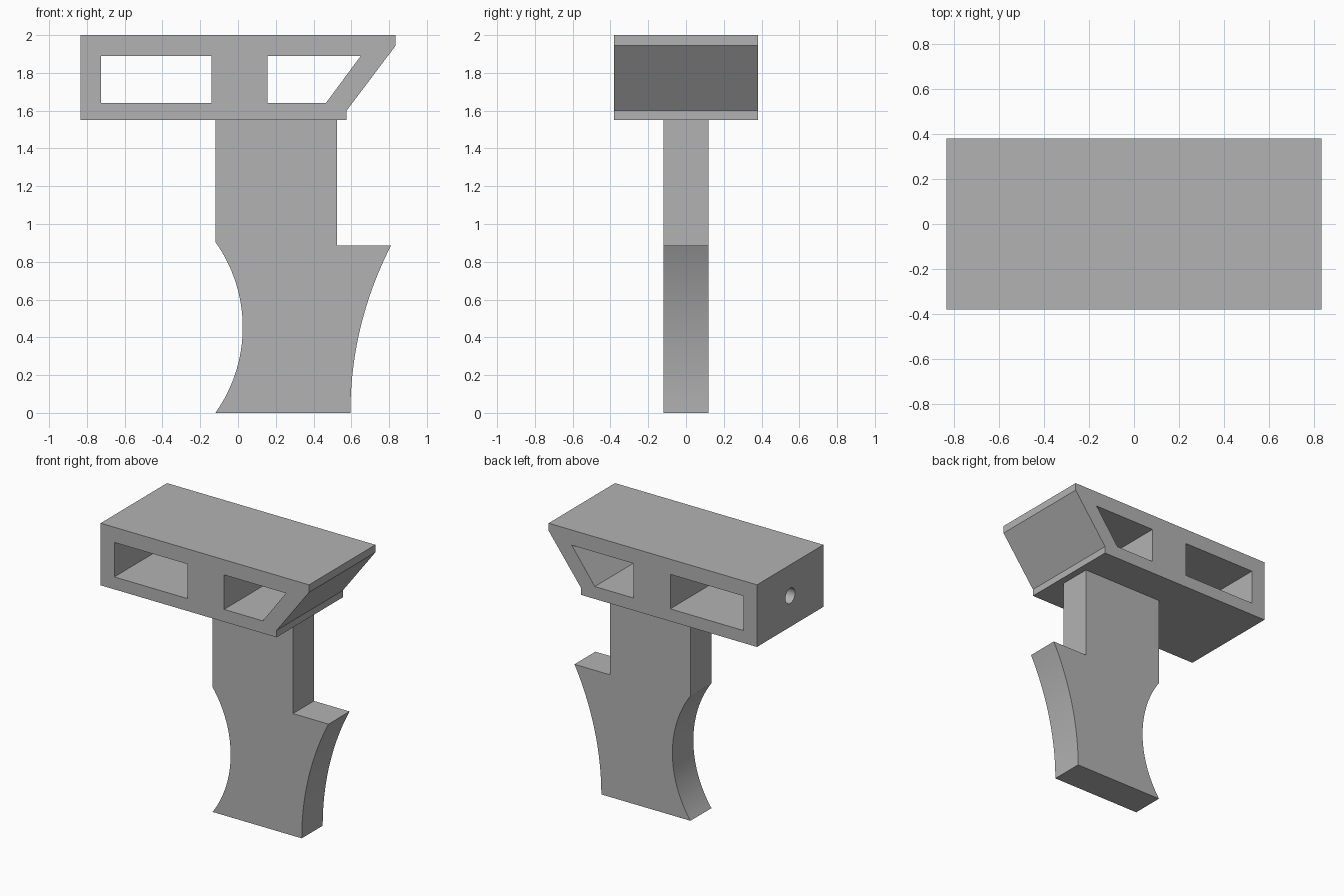
import bpy, bmesh, math
from mathutils import Matrix

cube = bpy.data.objects.get("Cube")
if cube:
    bpy.data.objects.remove(cube, do_unlink=True)

grey = bpy.data.materials.new("plain grey")
grey.use_nodes = True
grey.diffuse_color = (0.45, 0.45, 0.45, 1)
grey.node_tree.nodes["Principled BSDF"].inputs["Base Color"].default_value = grey.diffuse_color


def make_object(name, bm):
    bmesh.ops.recalc_face_normals(bm, faces=bm.faces)
    mesh = bpy.data.meshes.new(name)
    bm.to_mesh(mesh)
    bm.free()
    mesh.materials.append(grey)
    obj = bpy.data.objects.new(name, mesh)
    bpy.context.collection.objects.link(obj)
    return obj


def prism(name, outline, half_width):
    """Extrude an outline in x and z evenly to both sides along y."""
    bm = bmesh.new()
    face = bm.faces.new([bm.verts.new((x, -half_width, z)) for x, z in outline])
    new = bmesh.ops.extrude_face_region(bm, geom=[face])["geom"]
    verts = [v for v in new if isinstance(v, bmesh.types.BMVert)]
    bmesh.ops.translate(bm, verts=verts, vec=(0, 2 * half_width, 0))
    return make_object(name, bm)


def select_only(obj):
    bpy.ops.object.select_all(action='DESELECT')
    obj.select_set(True)
    bpy.context.view_layer.objects.active = obj


def cut(target, cutter):
    cutter.hide_render = True
    mod = target.modifiers.new("cut", 'BOOLEAN')
    mod.operation, mod.solver, mod.object = 'DIFFERENCE', 'EXACT', cutter
    select_only(target)
    bpy.ops.object.modifier_apply(modifier=mod.name)
    bpy.data.objects.remove(cutter, do_unlink=True)


def arc(start, end, sag, steps=32):
    """Circular arc between two points at the same x, bulging by sag in +x."""
    (x, z0), (_, z1) = start, end
    half = abs(z1 - z0) / 2
    r = (half ** 2 + sag ** 2) / (2 * sag)
    a = math.asin(half / r)
    side = 1 if z1 > z0 else -1
    return [(x + sag - r + r * math.cos(t), (z0 + z1) / 2 + side * r * math.sin(t))
            for t in (-a + 2 * a * i / steps for i in range(steps + 1))]


# Head block with a slanted end
head = prism("head_block", [(-0.835, 1.55), (0.575, 1.55), (0.575, 1.6),
                            (0.835, 1.945), (0.835, 2), (-0.835, 2)], 0.38)

# Two windows right through the head
cut(head, prism("rear_window_cutter", [(-0.725, 1.64), (-0.14, 1.64),
                                       (-0.14, 1.89), (-0.725, 1.89)], 0.5))
cut(head, prism("slanted_window_cutter", [(0.155, 1.64), (0.465, 1.64),
                                          (0.65, 1.89), (0.155, 1.89)], 0.5))

# Round hole in the end wall
bm = bmesh.new()
bmesh.ops.create_cone(bm, cap_ends=True, segments=48, radius1=0.055, radius2=0.055, depth=0.3,
                      matrix=Matrix.Translation((-0.8, 0, 1.775)) @ Matrix.Rotation(math.pi / 2, 4, 'Y'))
cut(head, make_object("hole_cutter", bm))

# Grip: straight neck, hollowed back and flared front
hollow = arc((-0.12, 0.905), (-0.12, 0), 0.145)
radius = 1.93
angle = math.asin(0.885 / radius)
flare = [(0.595 + radius * (1 - math.cos(t)), radius * math.sin(t))
         for t in (angle * i / 24 for i in range(25))]
grip = prism("grip", [(-0.12, 1.58)] + hollow + flare + [(0.525, 0.885), (0.525, 1.58)], 0.12)

for obj in (head, grip):
    select_only(obj)
    bpy.ops.object.shade_smooth_by_angle(angle=math.radians(25))
